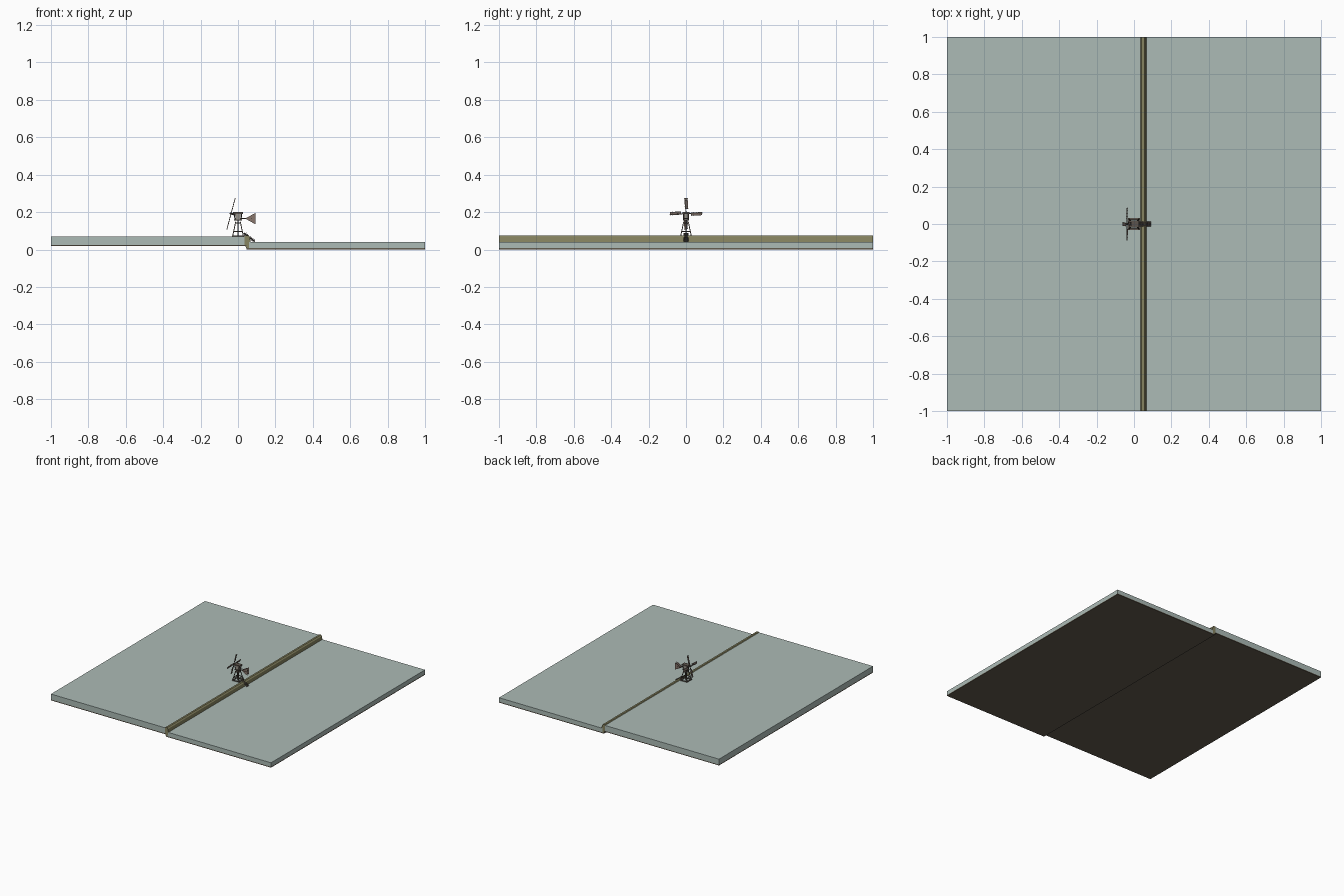
import bpy, bmesh, math
from mathutils import Vector, Matrix

if "Cube" in bpy.data.objects:
    bpy.data.objects.remove(bpy.data.objects["Cube"])


def make_mat(name, r, g, b):
    lin = [((c / 255 + 0.055) / 1.055) ** 2.4 for c in (r, g, b)]
    m = bpy.data.materials.new(name)
    m.diffuse_color = (*lin, 1)
    m.use_nodes = True
    m.node_tree.nodes["Principled BSDF"].inputs["Base Color"].default_value = m.diffuse_color
    return m


WATER = make_mat("pale water", 172, 187, 182)
SOIL = make_mat("dark soil", 100, 92, 78)
GRASS = make_mat("olive bank", 134, 131, 96)
WOOD = make_mat("dark wood", 92, 84, 76)
VANE = make_mat("brown boards", 136, 118, 108)
PALE = make_mat("weathered grey wood", 150, 145, 136)


def finish(name, bm, mat):
    bmesh.ops.recalc_face_normals(bm, faces=bm.faces)
    me = bpy.data.meshes.new(name)
    bm.to_mesh(me)
    bm.free()
    me.materials.append(mat)
    ob = bpy.data.objects.new(name, me)
    bpy.context.collection.objects.link(ob)
    return ob


def box(name, lo, hi, mat, matrix=Matrix()):
    lo, hi = Vector(lo), Vector(hi)
    bm = bmesh.new()
    size = Matrix.Diagonal((*(hi - lo), 1))
    bmesh.ops.create_cube(bm, size=1, matrix=matrix @ Matrix.Translation((lo + hi) / 2) @ size)
    return finish(name, bm, mat)


def rod(name, a, b, r1, mat, r2=None, sides=6):
    a, b = Vector(a), Vector(b)
    d = b - a
    bm = bmesh.new()
    m = Matrix.Translation((a + b) / 2) @ d.to_track_quat('Z', 'Y').to_matrix().to_4x4()
    bmesh.ops.create_cone(bm, cap_ends=True, segments=sides, radius1=r1,
                          radius2=r1 if r2 is None else r2, depth=d.length, matrix=m)
    return finish(name, bm, mat)


def prism(name, profile, y0, y1, mat):
    # extrude an xz profile along y
    bm = bmesh.new()
    f = bm.faces.new([bm.verts.new((x, y0, z)) for x, z in profile])
    new = bmesh.ops.extrude_face_region(bm, geom=[f])["geom"]
    bmesh.ops.translate(bm, vec=(0, y1 - y0, 0),
                        verts=[v for v in new if isinstance(v, bmesh.types.BMVert)])
    return finish(name, bm, mat)


# Water levels on thin soil beds
box("upper_water", (-1, -1, 0.025), (0.036, 1, 0.07), WATER)
box("upper_bed", (-1, -1, 0.018), (0.045, 1, 0.025), SOIL)
box("lower_water", (0.06, -1, 0.007), (1, 1, 0.04), WATER)
box("lower_bed", (0.045, -1, 0), (1, 1, 0.007), SOIL)

# Bank between the two levels
prism("bank", [(0.045, 0.007), (0.06, 0.007), (0.067, 0.04), (0.063, 0.066),
               (0.055, 0.075), (0.04, 0.075), (0.033, 0.068), (0.036, 0.025)], -1, 1, GRASS)

# Base frame and splayed tower legs
for s in (-1, 1):
    box("base_beam_x", (-0.032, s * 0.028 - 0.003, 0.07), (0.032, s * 0.028 + 0.003, 0.076), WOOD)
    box("base_beam_y", (s * 0.028 - 0.003, -0.032, 0.07), (s * 0.028 + 0.003, 0.032, 0.076), WOOD)
    box("brace_x", (-0.024, s * 0.023 - 0.002, 0.095), (0.024, s * 0.023 + 0.002, 0.099), WOOD)
    box("brace_y", (s * 0.023 - 0.002, -0.024, 0.095), (s * 0.023 + 0.002, 0.024, 0.099), WOOD)
    for t in (-1, 1):
        rod("tower_leg", (s * 0.029, t * 0.029, 0.07), (s * 0.012, t * 0.012, 0.15), 0.0035, WOOD, 0.003, 4)
rod("main_shaft", (0, 0, 0.07), (0, 0, 0.16), 0.004, WOOD, sides=8)
box("tower_head", (-0.016, -0.016, 0.138), (0.016, 0.016, 0.144), WOOD)

# Open cap with a roof
box("cap_floor", (-0.022, -0.016, 0.155), (0.022, 0.016, 0.161), WOOD)
box("cap_body", (-0.014, -0.011, 0.161), (0.014, 0.011, 0.19), PALE)
for s in (-1, 1):
    for t in (-1, 1):
        rod("cap_post", (s * 0.016, t * 0.013, 0.158), (s * 0.02, t * 0.013, 0.192), 0.0025, WOOD, sides=4)
box("cap_roof", (-0.028, -0.018, 0.19), (0.028, 0.018, 0.2), WOOD)

# Four sails on a tilted shaft
hub = Matrix.Translation((-0.037, 0, 0.192)) @ Matrix.Rotation(math.radians(15), 4, 'Y')
rod("wind_shaft", hub @ Vector((-0.008, 0, 0)), hub @ Vector((0.04, 0, 0)), 0.005, WOOD, sides=8)
for i in range(4):
    m = hub @ Matrix.Rotation(math.radians(90 * i + 3), 4, 'X')
    box("sail_spar", (-0.002, -0.002, 0), (0.002, 0.002, 0.087), WOOD, m)
    box("sail_panel", (-0.001, -0.004, 0.026), (0.001, 0.013, 0.086), VANE, m)
    for k in range(5):
        z = 0.026 + k * 0.0145
        box("sail_slat", (-0.0018, -0.005, z), (0.0018, 0.014, z + 0.002), WOOD, m)

# Twin tail vanes on booms
for s in (-1, 1):
    y = s * 0.01
    prism("tail_vane", [(0.038, 0.166), (0.093, 0.135), (0.093, 0.195)], y - 0.0015, y + 0.0015, VANE)
    rod("tail_boom", (0.01, y, 0.166), (0.092, y, 0.166), 0.002, WOOD, sides=4)
box("tail_tie", (0.07, -0.012, 0.164), (0.074, 0.012, 0.168), WOOD)

# Lifting screw sloping down the bank
start, end = Vector((0.03, 0, 0.088)), Vector((0.09, 0, 0.043))
rod("screw_core", start, end, 0.004, WOOD, sides=8)
step = (end - start) / 8
for i in range(1, 8):
    p = start + step * i
    rod("screw_blade", p, p + step * 0.3, 0.01, WOOD, sides=10)
for s in (-1, 1):
    o = Vector((0, s * 0.011, 0))
    rod("screw_rail", start + o, end + o, 0.0025, WOOD, sides=4)
